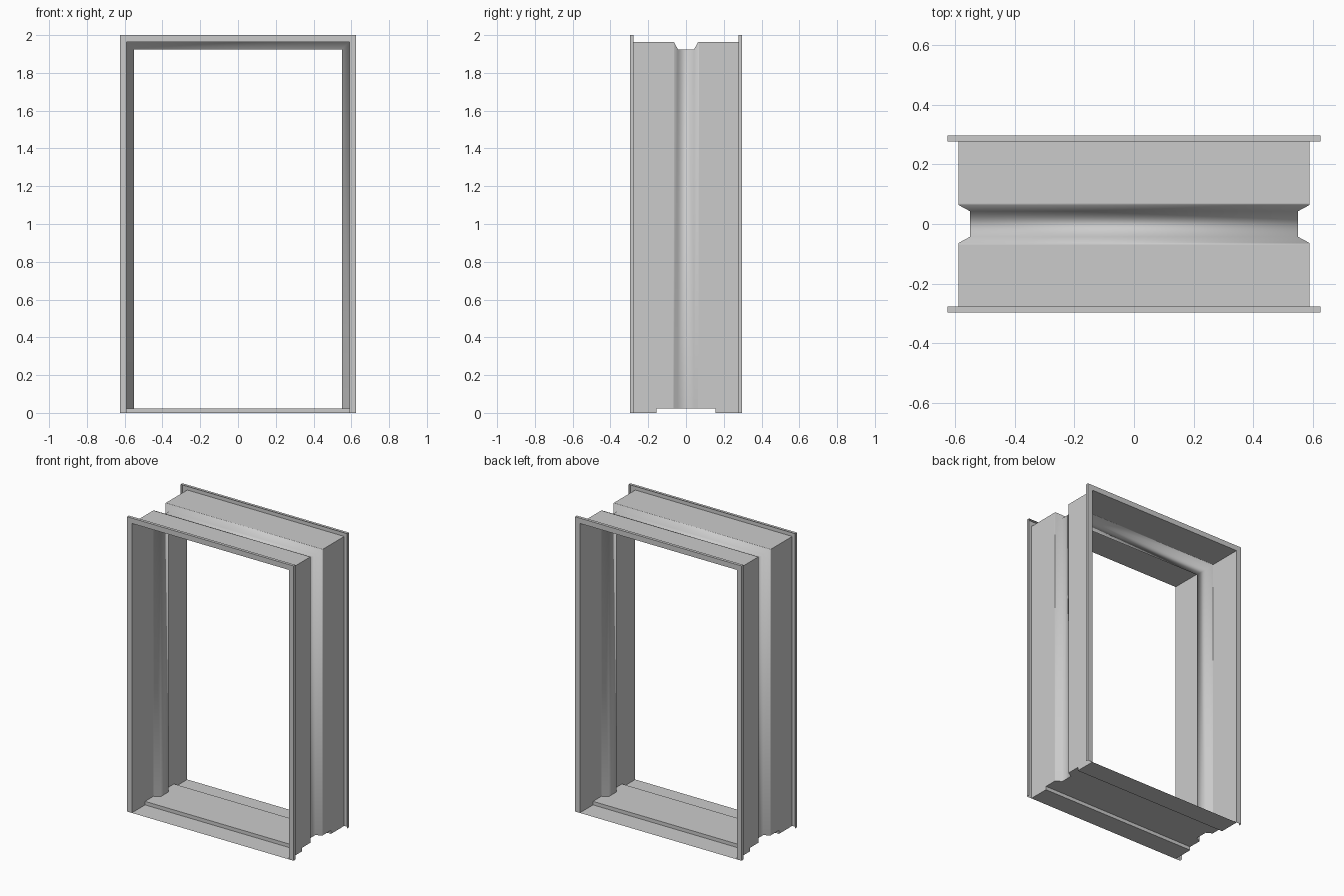
import bpy
import bmesh
import math

cube = bpy.data.objects.get("Cube")
if cube:
    bpy.data.objects.remove(cube, do_unlink=True)

# Key sizes
OUTER, BODY, GROOVE = 0.625, 0.589, 0.55
DEPTH, LIP, HEIGHT = 0.297, 0.277, 2.0
STEP_Y, STEP_Z = 0.155, 0.024

steel = bpy.data.materials.new("grey_steel")
steel.use_nodes = True
grey = (0.6, 0.6, 0.6, 1)
steel.diffuse_color = grey
steel.node_tree.nodes["Principled BSDF"].inputs["Base Color"].default_value = grey


def sheet(name, rows):
    """Thin sheet lofted through rows of points."""
    bm = bmesh.new()
    grid = [[bm.verts.new(p) for p in row] for row in rows]
    for a, b in zip(grid, grid[1:]):
        for i in range(len(a) - 1):
            bm.faces.new((a[i], a[i + 1], b[i + 1], b[i]))
    bmesh.ops.remove_doubles(bm, verts=bm.verts, dist=1e-5)
    bmesh.ops.recalc_face_normals(bm, faces=bm.faces)
    mesh = bpy.data.meshes.new(name)
    bm.to_mesh(mesh)
    bm.free()
    mesh.materials.append(steel)
    obj = bpy.data.objects.new(name, mesh)
    bpy.context.collection.objects.link(obj)
    bpy.ops.object.select_all(action="DESELECT")
    obj.select_set(True)
    bpy.context.view_layer.objects.active = obj
    bpy.ops.object.shade_smooth_by_angle(angle=math.radians(66))
    return obj


# Half of the pressed profile: (half width, depth, foot height), rear to centre
half = [
    (OUTER, LIP, 0), (OUTER, DEPTH, 0), (BODY, DEPTH, 0),
    (BODY, STEP_Y, 0), (BODY, STEP_Y, STEP_Z),
    (BODY, 0.07, STEP_Z), (BODY, 0.064, STEP_Z), (GROOVE, 0.043, STEP_Z),
]
profile = half + [(w, -y, z) for w, y, z in reversed(half)]

# Jambs and head, mitred at the two upper corners
path_rows = []
for w, y, foot in profile:
    top = HEIGHT - (OUTER - w)
    path_rows.append([(-w, y, foot), (-w, y, top), (w, y, top), (w, y, foot)])
sheet("door_frame", path_rows)

# Stepped sill, trimmed to the inside of the jambs
sheet("sill", [[(-w, y, z), (w, y, z)] for w, y, z in profile[2:-2]])
